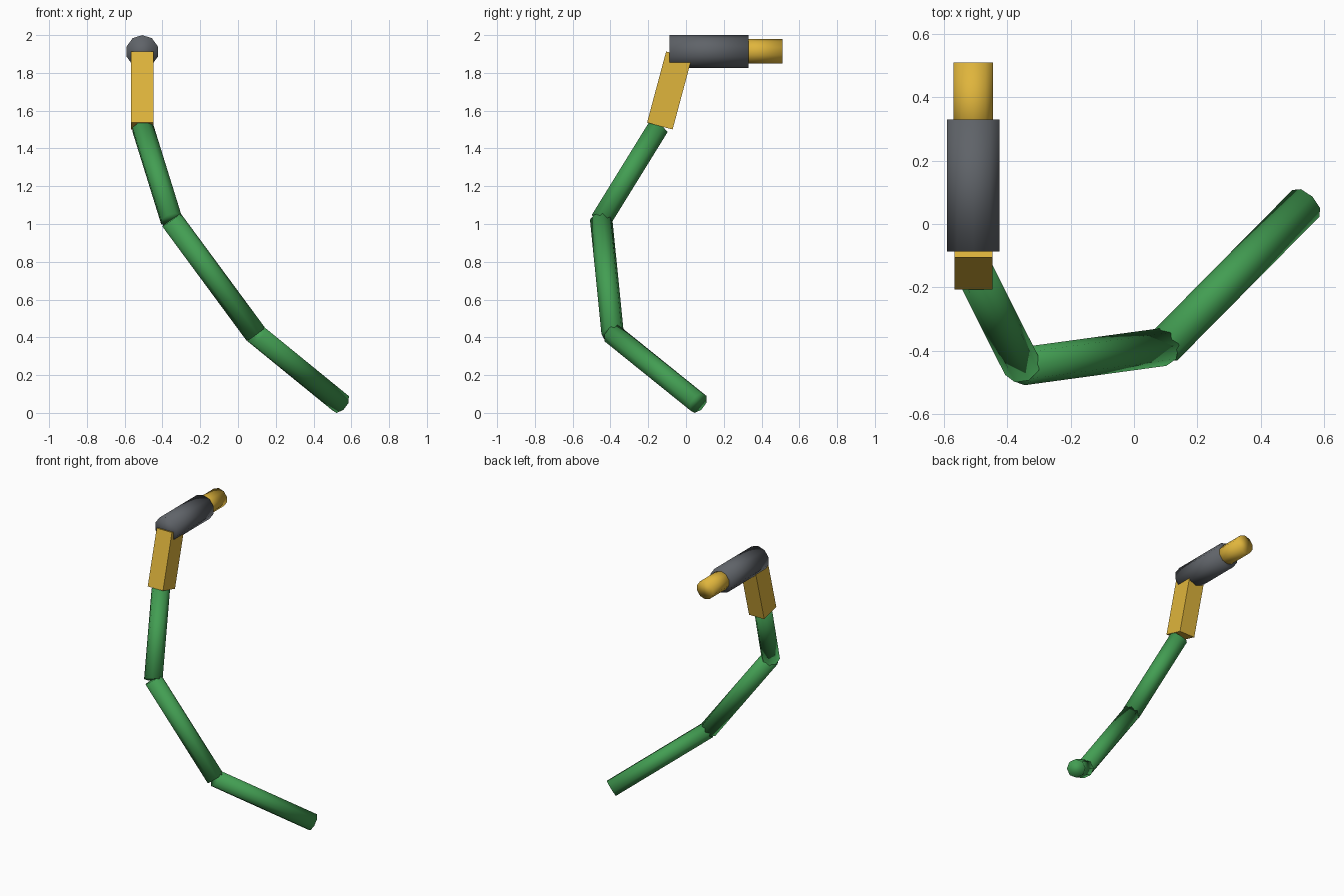
import bpy, bmesh, math
from mathutils import Vector, Matrix

if "Cube" in bpy.data.objects:
    bpy.data.objects.remove(bpy.data.objects["Cube"])


def material(name, rgb):
    m = bpy.data.materials.new(name)
    m.diffuse_color = (*rgb, 1)
    m.use_nodes = True
    m.node_tree.nodes["Principled BSDF"].inputs["Base Color"].default_value = m.diffuse_color
    return m


GREEN = material("hose green", (0.055, 0.34, 0.085))
GOLD = material("brass yellow", (0.74, 0.46, 0.045))
GRAY = material("dark gray", (0.115, 0.125, 0.14))


def add(name, bm, mat, matrix, smooth):
    mesh = bpy.data.meshes.new(name)
    for f in bm.faces:
        f.smooth = smooth
    bm.to_mesh(mesh)
    bm.free()
    mesh.materials.append(mat)
    obj = bpy.data.objects.new(name, mesh)
    obj.matrix_world = matrix
    bpy.context.collection.objects.link(obj)


def rod(name, a, b, radius, sides, mat):
    """Capped cylinder running from point a to point b."""
    a, b = Vector(a), Vector(b)
    bm = bmesh.new()
    bmesh.ops.create_cone(bm, cap_ends=True, segments=sides, radius1=radius,
                          radius2=radius, depth=(b - a).length)
    turn = (b - a).to_track_quat('Z', 'Y').to_matrix().to_4x4()
    add(name, bm, mat, Matrix.Translation((a + b) / 2) @ turn, True)


X = -0.507

# spray barrel and nozzle
rod("barrel", (X, -0.087, 1.913), (X, 0.33, 1.913), 0.087, 10, GRAY)
rod("nozzle", (X, 0.25, 1.914), (X, 0.51, 1.914), 0.065, 10, GOLD)

# tilted grip
bm = bmesh.new()
bmesh.ops.create_cube(bm, size=1)
bmesh.ops.scale(bm, verts=bm.verts, vec=(0.12, 0.14, 0.39))
grip = Matrix.Translation((X, -0.088, 1.707)) @ Matrix.Rotation(math.radians(-15), 4, 'X')
add("grip", bm, GOLD, grip, False)

# hose of three straight lengths
path = [(-0.505, -0.147, 1.512), (-0.353, -0.449, 1.023),
        (0.094, -0.388, 0.417), (0.542, 0.065, 0.052)]
for i, (a, b) in enumerate(zip(path, path[1:])):
    rod(f"hose_length_{i + 1}", a, b, 0.06, 8, GREEN)
